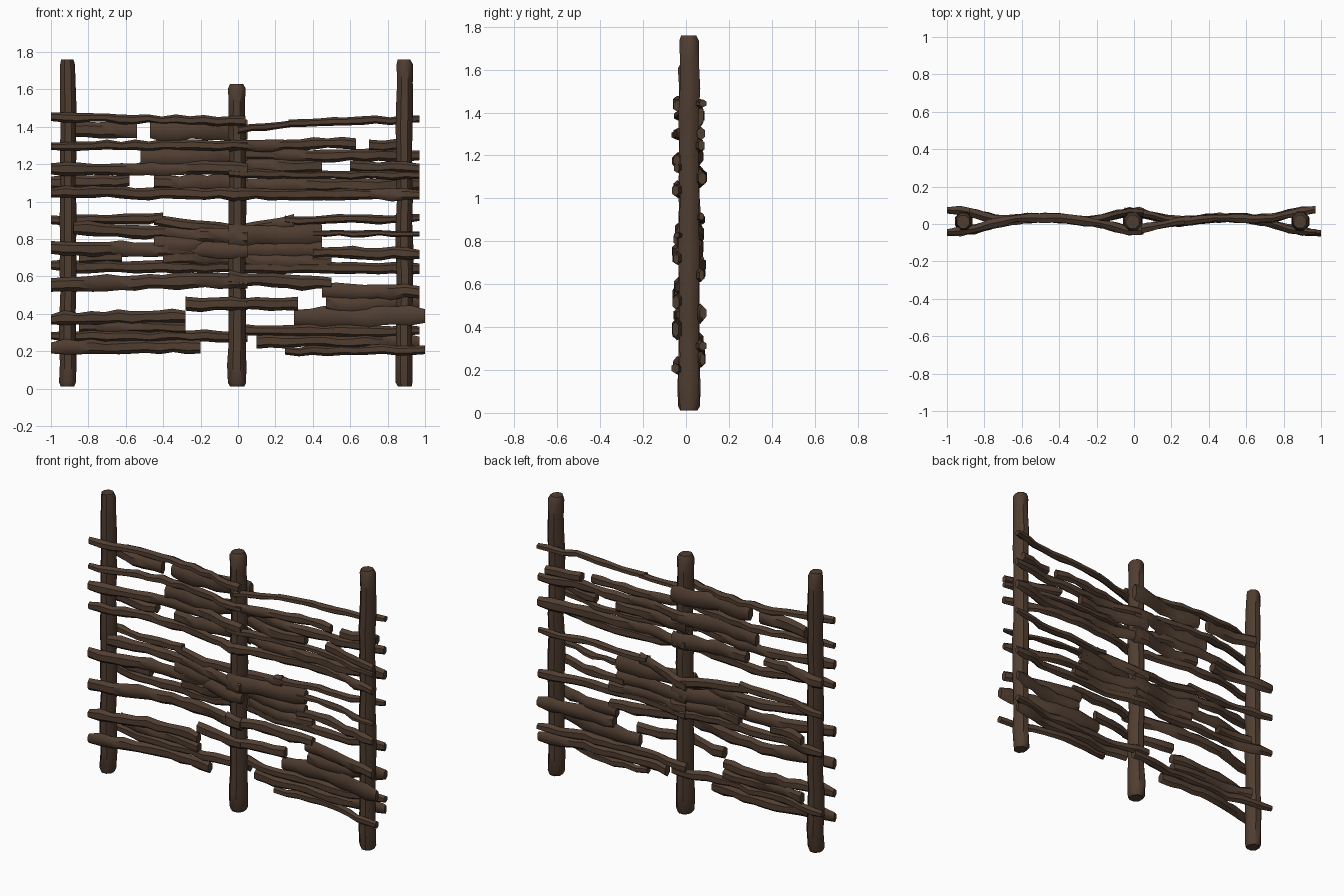
import bpy, bmesh, math, random
from mathutils import Vector

random.seed(4)
if "Cube" in bpy.data.objects:
    bpy.data.objects.remove(bpy.data.objects["Cube"], do_unlink=True)

bark = bpy.data.materials.new("dark_brown_bark")
bark.use_nodes = True
bark_colour = (0.08, 0.047, 0.03, 1)
bark.diffuse_color = bark_colour
bsdf = bark.node_tree.nodes["Principled BSDF"]
bsdf.inputs["Base Color"].default_value = bark_colour
bsdf.inputs["Roughness"].default_value = 0.9

RIGHT_POST, MIDDLE_POST, LEFT_POST = -0.91, -0.005, 0.89
POSTS = (RIGHT_POST, MIDDLE_POST, LEFT_POST)
CENTRE_Y = 0.015


def loft(name, rings):
    """Skin a list of equal-sized point rings and close both ends."""
    bm = bmesh.new()
    loops = [[bm.verts.new(p) for p in ring] for ring in rings]
    for a, b in zip(loops, loops[1:]):
        for i in range(len(a)):
            j = (i + 1) % len(a)
            bm.faces.new((a[i], a[j], b[j], b[i]))
    bm.faces.new(loops[0][::-1])
    bm.faces.new(loops[-1])
    bmesh.ops.recalc_face_normals(bm, faces=bm.faces)
    mesh = bpy.data.meshes.new(name)
    bm.to_mesh(mesh)
    bm.free()
    mesh.materials.append(bark)
    obj = bpy.data.objects.new(name, mesh)
    bpy.context.collection.objects.link(obj)
    bpy.ops.object.select_all(action="DESELECT")
    obj.select_set(True)
    bpy.context.view_layer.objects.active = obj
    bpy.ops.object.shade_smooth_by_angle(angle=math.radians(45))


def post(name, x, height, radius):
    """Rough eight-sided stake with worn, chamfered ends."""
    steps, base = 14, 0.012
    levels = [0, 0.012] + [i / steps for i in range(1, steps)] + [0.985, 1]
    rings = []
    for t in levels:
        r = radius * (0.8 if t in (0, 1) else random.uniform(0.94, 1.08))
        r *= 1.04 - 0.1 * t
        dx, dy = random.uniform(-1, 1) * 0.003, random.uniform(-1, 1) * 0.004
        rings.append([Vector((x + dx + r * math.cos(a), CENTRE_Y + dy + r * 1.05 * math.sin(a),
                              base + t * (height - base)))
                      for a in (math.tau * (k + 0.5) / 8 for k in range(8))])
    loft(name, rings)


def weave_depth(x, side):
    """Depth of a branch: pushed out at each post, bowed back between them."""
    near = min(POSTS, key=lambda p: abs(p - x))
    gap = abs(x - near)
    if abs(x) > abs(near) and near != MIDDLE_POST:
        push = 0.052 + 0.1 * gap
    else:
        push = 0.05 * math.exp(-(gap / 0.14) ** 2)
    bow = 0.018 * max(0, math.cos((abs(x) - 0.5) * 7))
    return CENTRE_Y + bow + side * push


def branch(name, x0, x1, z0, z1, half, place):
    """Flattened, uneven six-sided stick woven in front of or behind the posts."""
    side = {"front": -1, "back": 1}[place]
    count = max(3, round((x1 - x0) / 0.075))
    rings = []
    for i in range(count + 1):
        t = i / count
        x = x0 + t * (x1 - x0)
        z = z0 + t * (z1 - z0) + random.uniform(-1, 1) * 0.006
        y = weave_depth(x, side) + random.uniform(-1, 1) * 0.005
        h = half * random.uniform(0.85, 1.2)
        d = random.uniform(0.018, 0.03)
        if abs(x) > 0.93:
            h, d = h * 0.8, d * 0.7
        rings.append([Vector((x, y + d * math.cos(a), z + h * math.sin(a)))
                      for a in (math.tau * (k + 0.5) / 6 + 0.0 for k in range(6))])
    # a hexagon turned this way has its peaks on top and bottom
    loft(name, rings)


# Posts
post("right_post", RIGHT_POST, 1.76, 0.047)
post("middle_post", MIDDLE_POST, 1.63, 0.05)
post("left_post", LEFT_POST, 1.76, 0.048)

F, B = "front", "back"

# Right bay: start x, end x, start z, end z, half height, side of the posts
right_upper = [
    (-1, 0.04, 1.45, 1.43, 0.025, F),
    (-0.88, -0.54, 1.39, 1.38, 0.04, B),
    (-0.47, 0.05, 1.38, 1.38, 0.05, B),
    (-1, 0.05, 1.3, 1.3, 0.025, F),
    (-0.52, 0.05, 1.23, 1.25, 0.045, B),
    (-1, 0.05, 1.17, 1.18, 0.032, F),
    (-1, -0.58, 1.1, 1.11, 0.035, B),
    (-0.45, 0.05, 1.1, 1.1, 0.045, B),
    (-1, 0.05, 1.05, 1.04, 0.03, F),
]
right_lower = [
    (-1, -0.4, 0.9, 0.915, 0.025, B),
    (-0.45, 0.05, 0.9, 0.84, 0.03, B),
    (-0.88, 0.05, 0.86, 0.81, 0.035, F),
    (-0.45, 0.05, 0.78, 0.77, 0.05, B),
    (-1, 0.05, 0.75, 0.74, 0.038, F),
    (-0.4, 0.05, 0.7, 0.7, 0.04, B),
    (-0.85, -0.62, 0.7, 0.7, 0.03, B),
    (-1, 0.05, 0.655, 0.645, 0.03, B),
    (-1, 0.05, 0.56, 0.58, 0.042, F),
    (-0.28, 0.05, 0.45, 0.455, 0.032, F),
    (-1, -0.28, 0.375, 0.385, 0.035, F),
    (-0.85, -0.28, 0.335, 0.33, 0.035, B),
    (-1, 0.05, 0.28, 0.28, 0.028, B),
    (-1, -0.2, 0.22, 0.225, 0.035, F),
]

# Left bay
left_upper = [
    (0, 0.3, 1.385, 1.42, 0.02, F),
    (0.27, 0.97, 1.42, 1.44, 0.02, B),
    (-0.05, 0.63, 1.3, 1.31, 0.028, F),
    (0.7, 0.92, 1.3, 1.3, 0.03, B),
    (-0.05, 0.97, 1.25, 1.245, 0.032, B),
    (-0.05, 0.45, 1.19, 1.19, 0.04, B),
    (0.6, 0.97, 1.19, 1.18, 0.03, F),
    (-0.05, 0.97, 1.15, 1.14, 0.022, F),
    (-0.05, 0.97, 1.09, 1.09, 0.035, B),
    (-0.05, 0.97, 1.04, 1.04, 0.03, F),
]
left_middle = [
    (-0.05, 0.3, 0.83, 0.89, 0.035, B),
    (0.25, 0.97, 0.9, 0.91, 0.022, B),
    (-0.05, 0.45, 0.82, 0.83, 0.05, F),
    (0.4, 0.97, 0.83, 0.83, 0.016, F),
    (-0.05, 0.45, 0.75, 0.74, 0.045, B),
    (0.4, 0.97, 0.73, 0.72, 0.03, F),
    (-0.05, 0.5, 0.69, 0.68, 0.04, B),
    (-0.05, 0.97, 0.65, 0.645, 0.03, B),
    (-0.05, 0.5, 0.59, 0.56, 0.035, F),
]
left_lower = [
    (0.45, 0.97, 0.52, 0.52, 0.04, F),
    (0.47, 0.97, 0.45, 0.46, 0.045, B),
    (-0.05, 0.32, 0.455, 0.45, 0.032, F),
    (0.3, 1, 0.38, 0.39, 0.048, F),
    (-0.05, 0.97, 0.31, 0.31, 0.03, B),
    (0.1, 0.97, 0.255, 0.25, 0.035, B),
    (0.25, 1, 0.2, 0.21, 0.025, F),
]

bays = {"right_upper": right_upper, "right_lower": right_lower, "left_upper": left_upper,
        "left_middle": left_middle, "left_lower": left_lower}
for bay, sticks in bays.items():
    for number, stick in enumerate(sticks, 1):
        branch(f"{bay}_branch_{number}", *stick)
